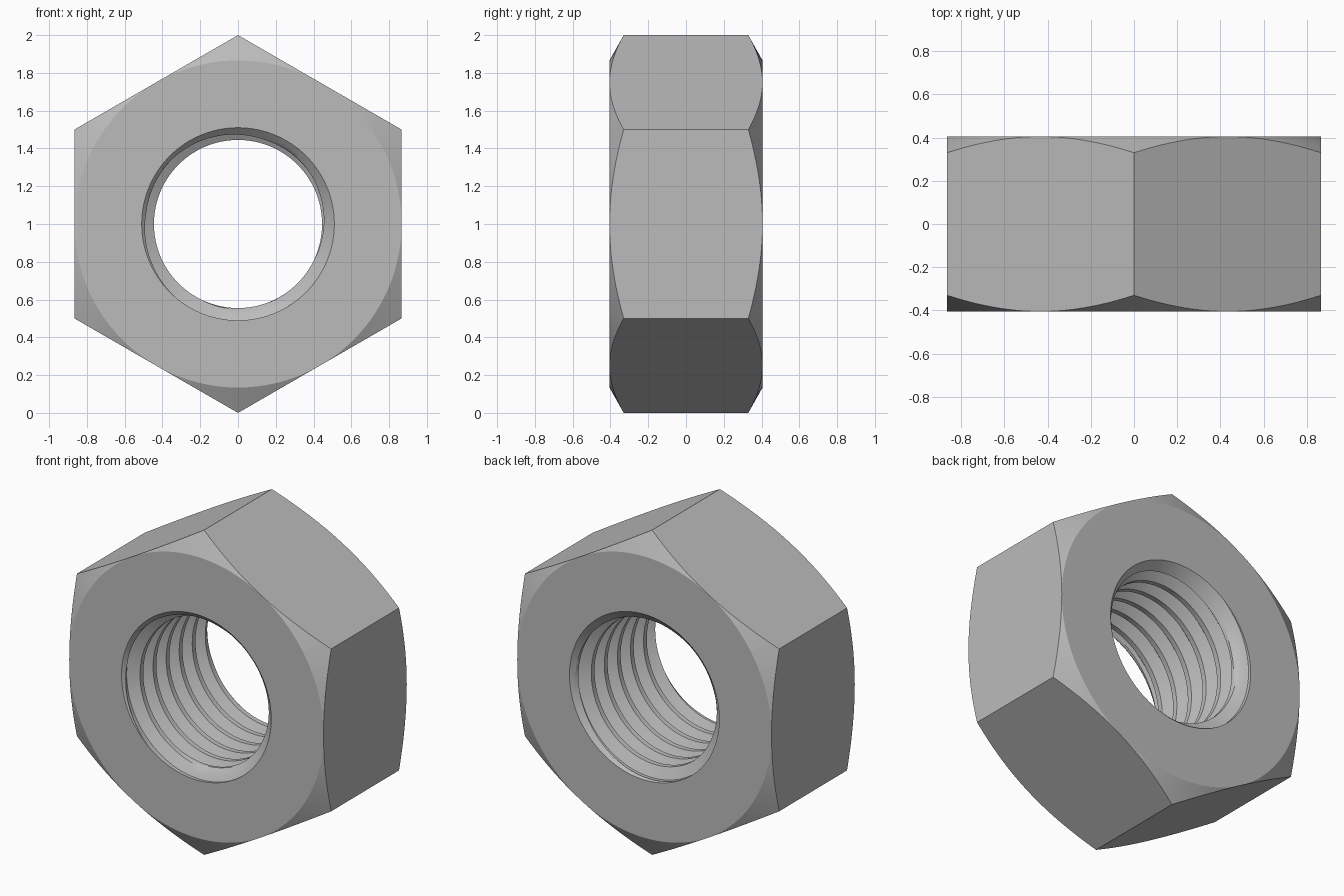
import bpy, bmesh
from math import pi, cos, sin, floor

cube = bpy.data.objects.get("Cube")
if cube:
    bpy.data.objects.remove(cube, do_unlink=True)

# Dimensions
HALF = 0.405         # half thickness
FLAT = 0.866         # centre to flat
MINOR, MAJOR = 0.445, 0.51
PITCH = 0.127
SEGMENTS = 120
TURNS = 5            # turns each way from the middle, trimmed at the faces
# Thread profile over one pitch: crest, flank, root, flank
BREAKS = [0, 0.125, 0.25, 0.35, 0.45, 0.54, 0.63, 0.71, 0.85]


def thread_radius(t):
    if t <= 0.25:
        return MINOR
    rise = min(t - 0.25, 1 - t) / 0.29
    return MINOR + (MAJOR - MINOR) * min(rise, 1)


def bore_points(angle):
    """Helical thread cut, opened by a countersink at both faces."""
    points = []
    for turn in range(-TURNS, TURNS + 1):
        for t in BREAKS:
            y = PITCH * (turn + t - angle / (2 * pi))
            r = thread_radius(t)
            if abs(y) >= HALF:
                y, r = (HALF if y > 0 else -HALF), MAJOR
            points.append((max(r, MAJOR - (HALF - abs(y))), y))
    return points


def outer_points(angle):
    """Hexagon side with its corners turned down by a cone."""
    local = (angle + pi / 6) % (pi / 3) - pi / 6
    r = FLAT / cos(local)
    edge = HALF - (r - FLAT) * 0.56
    return [(FLAT, HALF), (r, edge), (r, -edge), (FLAT, -HALF)]


# Sweep the changing section around the y axis
bm = bmesh.new()
columns = []
for i in range(SEGMENTS + 1):
    a = 2 * pi * i / SEGMENTS
    section = bore_points(a) + outer_points(a)
    columns.append([bm.verts.new((r * cos(a), y, 1 + r * sin(a))) for r, y in section])
for c, d in zip(columns, columns[1:]):
    for j in range(len(c)):
        k = (j + 1) % len(c)
        bm.faces.new((c[j], c[k], d[k], d[j]))
bmesh.ops.remove_doubles(bm, verts=bm.verts, dist=0.0001)
bmesh.ops.dissolve_degenerate(bm, edges=bm.edges, dist=0.0001)
bmesh.ops.recalc_face_normals(bm, faces=bm.faces)
mesh = bpy.data.meshes.new("hex_nut")
bm.to_mesh(mesh)
bm.free()

nut = bpy.data.objects.new("hex_nut", mesh)
bpy.context.collection.objects.link(nut)

# Plain steel
steel = bpy.data.materials.new("steel_grey")
steel.use_nodes = True
colour = (0.5, 0.5, 0.5, 1)
steel.diffuse_color = colour
steel.node_tree.nodes["Principled BSDF"].inputs["Base Color"].default_value = colour
mesh.materials.append(steel)

bpy.ops.object.select_all(action='DESELECT')
nut.select_set(True)
bpy.context.view_layer.objects.active = nut
bpy.ops.object.shade_smooth_by_angle(angle=0.42)
